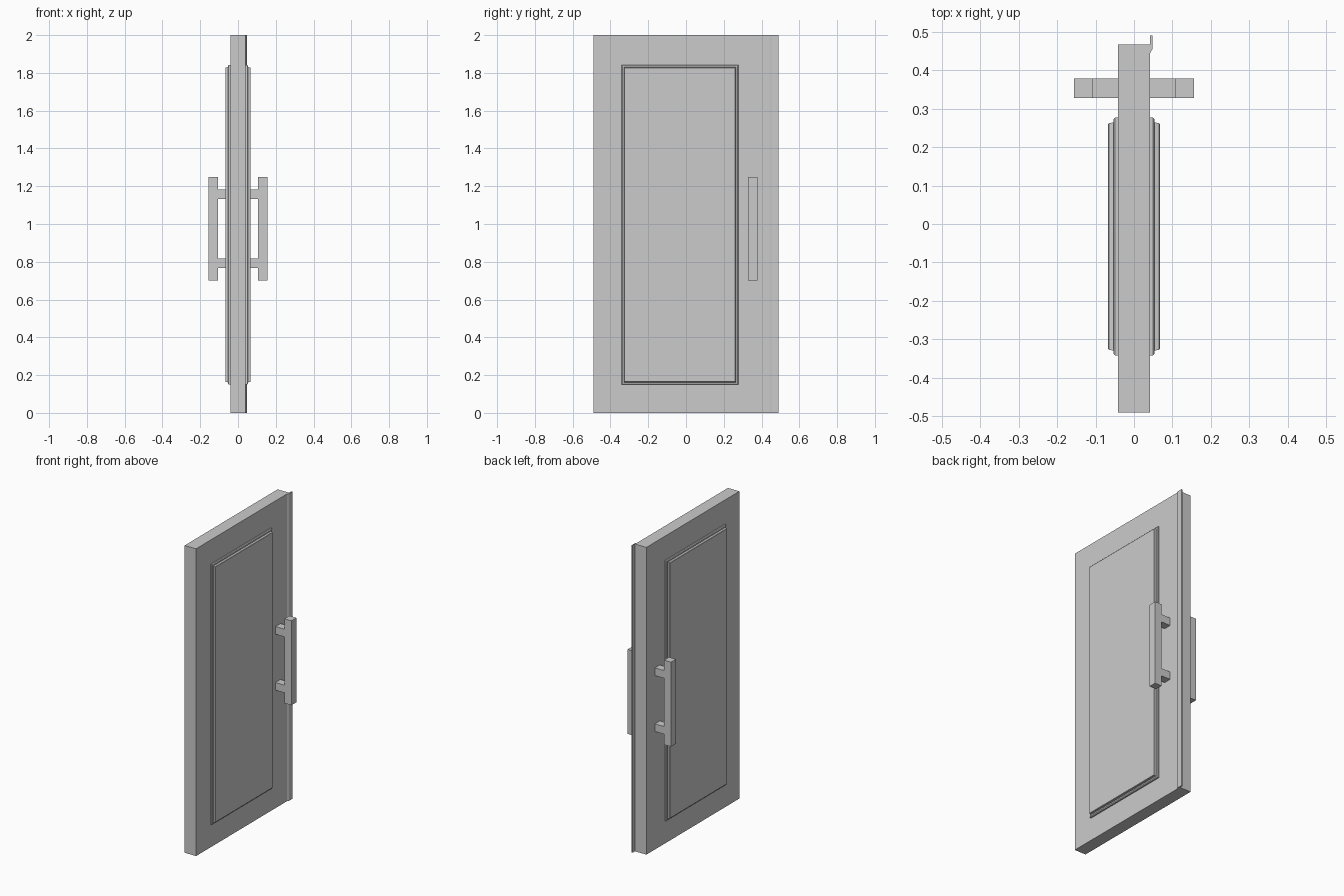
import bpy
import bmesh
from mathutils import Vector

cube = bpy.data.objects.get("Cube")
if cube:
    bpy.data.objects.remove(cube, do_unlink=True)

# Single flat material
GREY = (0.6, 0.6, 0.6, 1.0)
grey = bpy.data.materials.new("light_grey")
grey.use_nodes = True
grey.diffuse_color = GREY
grey.node_tree.nodes["Principled BSDF"].inputs["Base Color"].default_value = GREY


def finish(name, bm):
    bmesh.ops.recalc_face_normals(bm, faces=bm.faces)
    mesh = bpy.data.meshes.new(name)
    bm.to_mesh(mesh)
    bm.free()
    mesh.materials.append(grey)
    obj = bpy.data.objects.new(name, mesh)
    bpy.context.collection.objects.link(obj)
    return obj


def add_box(bm, low, high):
    low, high = Vector(low), Vector(high)
    verts = bmesh.ops.create_cube(bm, size=1)["verts"]
    bmesh.ops.scale(bm, verts=verts, vec=high - low)
    bmesh.ops.translate(bm, verts=verts, vec=(low + high) / 2)


def mirror_x(obj):
    obj.modifiers.new("both_sides", 'MIRROR').use_axis[0] = True


HALF = 0.041    # half the slab thickness
HEIGHT = 2.0

# Door slab
bm = bmesh.new()
add_box(bm, (-HALF, -0.49, 0), (HALF, 0.466, HEIGHT))
finish("door_slab", bm)

# Overlapping strip along the latch edge, extruded from its plan profile
profile = [(HALF, 0.443), (0.048, 0.455), (0.048, 0.49), (HALF + 0.001, 0.49), (HALF, 0.46)]
bm = bmesh.new()
base = bm.faces.new([bm.verts.new((x, y, 0)) for x, y in profile])
grown = bmesh.ops.extrude_face_region(bm, geom=[base])["geom"]
top = [v for v in grown if isinstance(v, bmesh.types.BMVert)]
bmesh.ops.translate(bm, verts=top, vec=(0, 0, HEIGHT))
if not base.is_valid or len(bm.faces) < len(profile) + 2:
    bm.faces.new([v for v in bm.verts if v.co.z < 0.5])
finish("latch_strip", bm)

# Raised panel with a stepped, chamfered moulding: (inset, x) rings
steps = [(0, HALF), (0, 0.049), (0.005, 0.0535), (0.013, 0.0535), (0.015, 0.065), (0.017, 0.067)]
bm = bmesh.new()
rings = []
for inset, x in steps:
    y0, y1 = -0.342 + inset, 0.277 - inset
    z0, z1 = 0.149 + inset, 1.843 - inset
    rings.append([bm.verts.new((x, y, z)) for y, z in ((y0, z0), (y1, z0), (y1, z1), (y0, z1))])
for lower, upper in zip(rings, rings[1:]):
    for i in range(4):
        j = (i + 1) % 4
        bm.faces.new((lower[i], lower[j], upper[j], upper[i]))
bm.faces.new(rings[-1])
bm.faces.new(reversed(rings[0]))
mirror_x(finish("raised_panel", bm))

# Pull handles: upright bar on two square posts
HANDLE_Y = (0.327, 0.378)
bm = bmesh.new()
add_box(bm, (0.106, HANDLE_Y[0], 0.7), (0.156, HANDLE_Y[1], 1.25))
mirror_x(finish("handle_bar", bm))
bm = bmesh.new()
for z in (0.793, 1.157):
    add_box(bm, (HALF, HANDLE_Y[0], z - 0.025), (0.106, HANDLE_Y[1], z + 0.025))
mirror_x(finish("handle_posts", bm))
